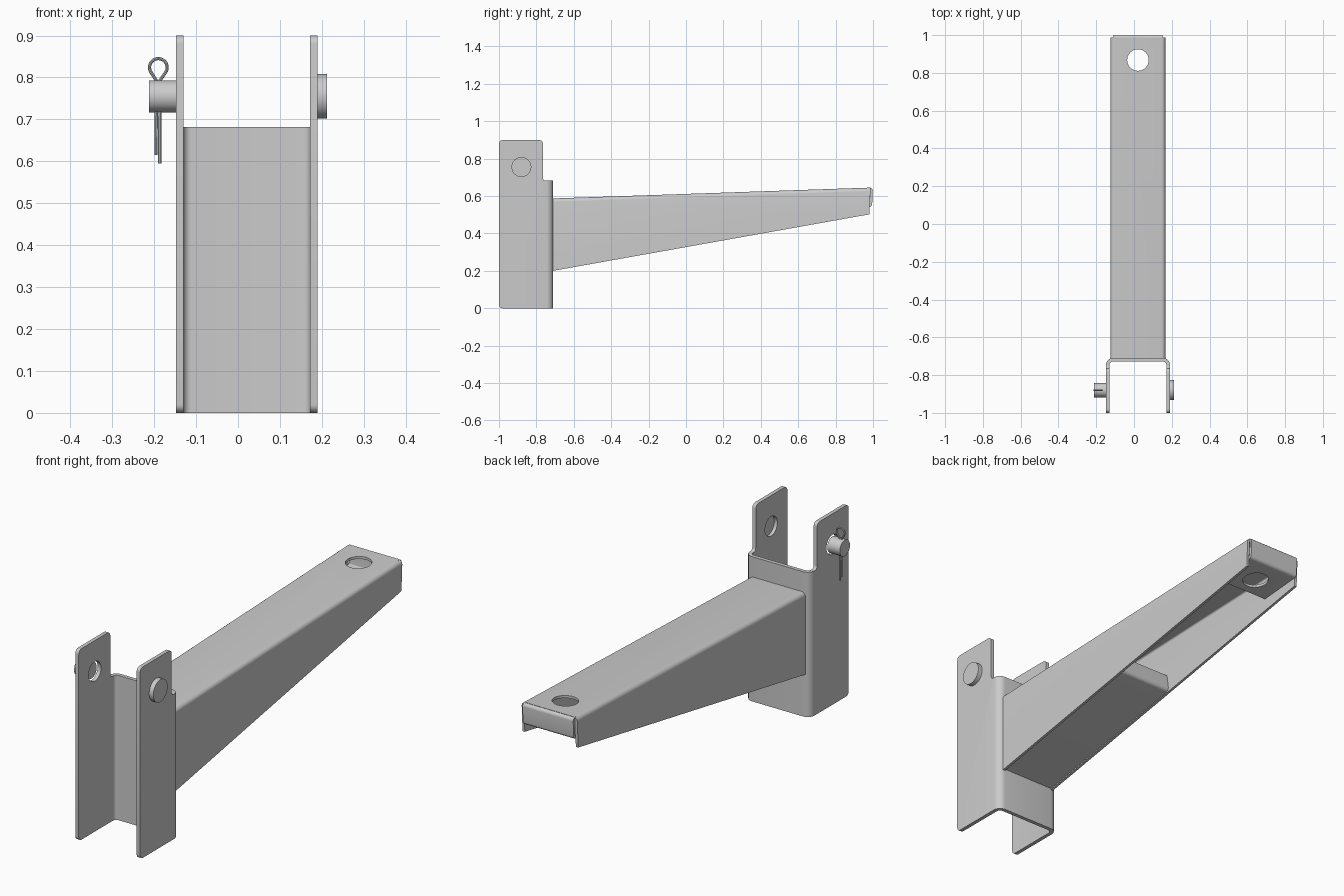
import bpy, math
from mathutils import Vector

if "Cube" in bpy.data.objects:
    bpy.data.objects.remove(bpy.data.objects["Cube"])

CX = 0.021  # centre plane of the channel and arm


def fillet(pts, radii, closed=False, n=6):
    """Round the corners of a 2D path."""
    pts = [Vector(p) for p in pts]
    out = []
    for i, p in enumerate(pts):
        r = radii[i] if isinstance(radii, (list, tuple)) else radii
        if r == 0 or (not closed and i in (0, len(pts) - 1)):
            out.append(p)
            continue
        a = (pts[i - 1] - p).normalized()
        b = (pts[(i + 1) % len(pts)] - p).normalized()
        half = a.angle(b) / 2
        c = p + (a + b).normalized() * (r / math.sin(half))
        start = p + a * (r / math.tan(half)) - c
        end = p + b * (r / math.tan(half)) - c
        sweep = start.angle_signed(end)
        for k in range(n + 1):
            t = -sweep * k / n
            out.append(c + Vector((start.x * math.cos(t) - start.y * math.sin(t),
                                   start.x * math.sin(t) + start.y * math.cos(t))))
    return out


def thicken(path, t):
    """Turn an open 2D centre line into a closed sheet outline."""
    left, right = [], []
    for i, p in enumerate(path):
        d0 = (p - path[max(i - 1, 0)]).normalized()
        d1 = (path[min(i + 1, len(path) - 1)] - p).normalized()
        d = (d0 + d1).normalized()
        ref = d1 if d1.length > 0 else d0
        off = Vector((-d.y, d.x)) * (t / 2 / max(d.dot(ref), 0.3))
        left.append(p + off)
        right.append(p - off)
    return left + right[::-1]


def loft(name, ring_a, ring_b):
    """Solid between two matching 3D rings."""
    import bmesh
    bm = bmesh.new()
    a = [bm.verts.new(v) for v in ring_a]
    b = [bm.verts.new(v) for v in ring_b]
    n = len(a)
    bm.faces.new(a)
    bm.faces.new(b[::-1])
    for i in range(n):
        bm.faces.new((a[i], b[i], b[(i + 1) % n], a[(i + 1) % n]))
    bmesh.ops.recalc_face_normals(bm, faces=bm.faces)
    me = bpy.data.meshes.new(name)
    bm.to_mesh(me)
    bm.free()
    ob = bpy.data.objects.new(name, me)
    bpy.context.collection.objects.link(ob)
    return ob


def along_x(name, prof, x0, x1):
    return loft(name, [(x0, p.x, p.y) for p in prof], [(x1, p.x, p.y) for p in prof])


def cylinder(name, r, depth, loc, axis='Z'):
    rot = (0, math.pi / 2, 0) if axis == 'X' else (0, 0, 0)
    bpy.ops.mesh.primitive_cylinder_add(vertices=48, radius=r, depth=depth, location=loc, rotation=rot)
    bpy.context.object.name = name
    return bpy.context.object


def activate(ob):
    bpy.ops.object.select_all(action='DESELECT')
    ob.select_set(True)
    bpy.context.view_layer.objects.active = ob


def cut(ob, cutter, op='DIFFERENCE'):
    cutter.hide_render = True
    m = ob.modifiers.new("cut", 'BOOLEAN')
    m.operation, m.object, m.solver = op, cutter, 'EXACT'
    activate(ob)
    bpy.ops.object.modifier_apply(modifier=m.name)


def smooth(ob):
    activate(ob)
    bpy.ops.object.shade_smooth_by_angle(angle=math.radians(30))


# Mounting channel: U section trimmed by its side silhouette
t, hw = 0.018, 0.160
u = thicken(fillet([(CX - hw, -1.05), (CX - hw, -0.719), (CX + hw, -0.719), (CX + hw, -1.05)], 0.027), t)
channel = loft("mounting_channel", [(p.x, p.y, -0.05) for p in u], [(p.x, p.y, 0.95) for p in u])
side = fillet([(-1, 0), (-0.6, 0), (-0.6, 0.682), (-0.765, 0.682), (-0.765, 0.9), (-1, 0.9)],
              [0.02, 0, 0, 0.015, 0.02, 0.02], closed=True)
trim = along_x("channel_trim", side, -0.4, 0.4)
cut(channel, trim, 'INTERSECT')
pin_hole = cylinder("pin_hole_cutter", 0.046, 1, (0, -0.88, 0.755), 'X')
cut(channel, pin_hole)


# Tapered arm: inverted U lofted from root to tip
def arm_ring(top, bottom, y_top, y_bottom):
    w, tk = 0.139, 0.012
    path = fillet([(CX - w, bottom), (CX - w, top - tk / 2), (CX + w, top - tk / 2), (CX + w, bottom)], 0.014)
    return [(p.x, y_top + (y_bottom - y_top) * (top - p.y) / (top - bottom), p.y) for p in thicken(path, tk)]


arm = loft("arm", arm_ring(0.587, 0.2, -0.712, -0.712), arm_ring(0.645, 0.502, 0.987, 0.98))

# Folded tip: end flap with a return plate beneath the hole
tip_path = fillet([(0.965, 0.6375), (0.993, 0.6385), (0.989, 0.548), (0.775, 0.53)], 0.01)
tip = along_x("arm_tip_fold", thicken(tip_path, 0.012), CX - 0.132, CX + 0.132)

tip_hole = cylinder("tip_hole_cutter", 0.057, 1, (CX, 0.868, 0.6))
for part in (arm, tip):
    cut(part, tip_hole)

# Closing plate under the root half of the arm, with upturned lip
plate_path = fillet([(-0.712, 0.212), (0.1, 0.356), (0.09, 0.43)], 0.012)
plate = along_x("arm_bottom_plate", thicken(plate_path, 0.012), CX - 0.133, CX + 0.133)

# Pin head and pin end
head = cylinder("pin_head", 0.053, 0.024, (0.2, -0.88, 0.755), 'X')
pin = cylinder("pin_end", 0.038, 0.065, (-0.1795, -0.88, 0.755), 'X')

# Split clip through the pin end
pts = [(-0.1955, 0.615), (-0.1945, 0.792)]
pts += [(-0.19 + 0.021 * math.cos(math.radians(a)), 0.824 + 0.021 * math.sin(math.radians(a)))
        for a in range(215, -36, -10)]
pts += [(-0.1865, 0.792), (-0.1865, 0.595)]
cu = bpy.data.curves.new("split_clip", 'CURVE')
cu.dimensions = '3D'
cu.bevel_depth, cu.bevel_resolution, cu.use_fill_caps = 0.0038, 2, True
sp = cu.splines.new('POLY')
sp.points.add(len(pts) - 1)
for sp_pt, (x, z) in zip(sp.points, pts):
    sp_pt.co = (x, -0.88, z, 1)
clip = bpy.data.objects.new("split_clip", cu)
bpy.context.collection.objects.link(clip)
activate(clip)
bpy.ops.object.convert(target='MESH')
clip = bpy.context.object

for c in (trim, pin_hole, tip_hole):
    bpy.data.objects.remove(c, do_unlink=True)
for ob in (channel, arm, tip, plate, head, pin, clip):
    smooth(ob)
